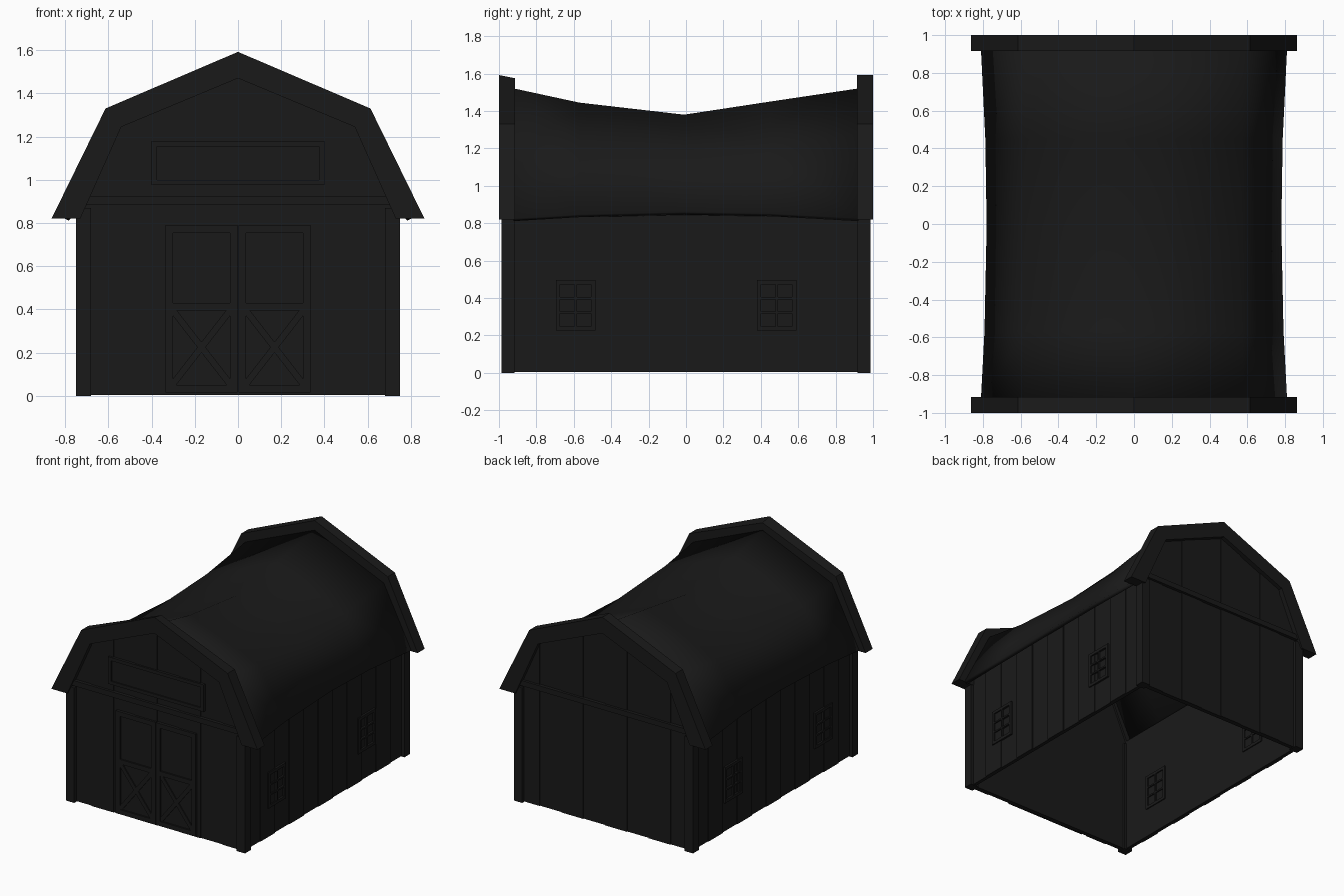
import bpy, bmesh, math

if "Cube" in bpy.data.objects:
    bpy.data.objects.remove(bpy.data.objects["Cube"])

black = bpy.data.materials.new("dark_wood")
black.diffuse_color = (0.01, 0.01, 0.01, 1)
black.use_nodes = True
black.node_tree.nodes["Principled BSDF"].inputs["Base Color"].default_value = black.diffuse_color


def finish(name, bm, fix=True):
    if fix:
        bmesh.ops.recalc_face_normals(bm, faces=bm.faces)
    me = bpy.data.meshes.new(name)
    bm.to_mesh(me)
    bm.free()
    me.materials.append(black)
    ob = bpy.data.objects.new(name, me)
    bpy.context.collection.objects.link(ob)
    return ob


def prisms(name, parts):
    """Each part: (outline, axis, start, end) extruded along x or y."""
    bm = bmesh.new()
    for pts, axis, a, b in parts:
        rings = [[bm.verts.new((p, d, q) if axis == 'y' else (d, p, q)) for p, q in pts]
                 for d in (a, b)]
        n = len(pts)
        bm.faces.new(rings[0])
        bm.faces.new(rings[1][::-1])
        for i in range(n):
            j = (i + 1) % n
            bm.faces.new((rings[0][j], rings[0][i], rings[1][i], rings[1][j]))
    return finish(name, bm)


def rect(p0, p1, q0, q1):
    return [(p0, q0), (p1, q0), (p1, q1), (p0, q1)]


def bar(a, b, w):
    dx, dz = b[0] - a[0], b[1] - a[1]
    s = w / 2 / math.hypot(dx, dz)
    ox, oz = -dz * s, dx * s
    return [(a[0] + ox, a[1] + oz), (a[0] - ox, a[1] - oz),
            (b[0] - ox, b[1] - oz), (b[0] + ox, b[1] + oz)]


def frame(p0, p1, q0, q1, w):
    return [rect(p0, p0 + w, q0, q1), rect(p1 - w, p1, q0, q1),
            rect(p0 + w, p1 - w, q0, q0 + w), rect(p0 + w, p1 - w, q1 - w, q1)]


# Sagging roof between the end rims
bm = bmesh.new()
rows = []
for y, sag in ((-0.92, 0), (-0.57, 0.54), (-0.01, 1), (0.45, 0.5), (0.92, 0)):
    e = 1 - (y / 0.92) ** 2
    eave = (0.81 - 0.03 * e, 0.825 + 0.035 * e)
    knee = (0.58 - 0.01 * e, 1.275 - 0.08 * e)
    prof = [(-eave[0], eave[1]), (-knee[0], knee[1]), (0, 1.52 - 0.14 * sag), knee, eave]
    rows.append([bm.verts.new((x, y, z)) for x, z in prof])
for r, s in zip(rows, rows[1:]):
    for j in range(4):
        bm.faces.new((r[j], r[j + 1], s[j + 1], s[j])).smooth = True
roof = finish("roof", bm, False)
mod = roof.modifiers.new("thickness", 'SOLIDIFY')
mod.thickness = 0.03
mod.offset = -1

# Gambrel rims on both gable ends
outer = [(-0.863, 0.82), (-0.613, 1.33), (0, 1.592), (0.613, 1.33), (0.863, 0.82)]
inner = [(0.73, 0.82), (0.54, 1.245), (0, 1.47), (-0.54, 1.245), (-0.73, 0.82)]
front_rim = prisms("front_roof_rim", [(outer + inner, 'y', -1, -0.915)])
for v in front_rim.data.vertices:
    if v.co.z > 1.58 and v.co.y > -0.95:
        v.co.z = 1.575
prisms("back_roof_rim", [(outer + inner, 'y', 0.915, 1)])


# Gable walls of vertical planks
def gable_top(x):
    x = abs(x)
    return 1.485 - x * 0.245 / 0.57 if x < 0.57 else 1.24 - (x - 0.57) * 2.1


N = 8
for side, sy in (("front", -1), ("back", 1)):
    planks = []
    for i in range(N):
        x0, x1 = -0.73 + 1.46 * i / N, -0.73 + 1.46 * (i + 1) / N
        top = [x1] + [k for k in (0.57, -0.57) if x0 < k < x1] + [x0]
        pts = [(x0, 0.005), (x1, 0.005)] + [(x, gable_top(x)) for x in top]
        planks.append((pts, 'y', sy * 0.93, sy * (0.962 + 0.006 * (i % 2))))
    prisms(side + "_wall", planks)
    prisms(side + "_cross_beam", [(rect(-0.70, 0.70, 0.885, 0.925), 'y', sy * 0.94, sy * 0.987)])

# Side walls, windows and corner posts
M = 11
for side, sx in (("left", -1), ("right", 1)):
    planks = []
    for i in range(M):
        y0, y1 = -0.95 + 1.9 * i / M, -0.95 + 1.9 * (i + 1) / M
        planks.append((rect(y0, y1, 0.005, 0.89), 'x', sx * 0.70, sx * (0.727 + 0.006 * (i % 2))))
    prisms(side + "_wall", planks)
    for label, y in (("front", -0.59), ("back", 0.485)):
        a, b = y - 0.105, y + 0.105
        shapes = frame(a, b, 0.225, 0.495, 0.022)
        shapes.append(rect(y - 0.006, y + 0.006, 0.247, 0.473))
        shapes += [rect(a + 0.022, b - 0.022, z - 0.006, z + 0.006) for z in (0.322, 0.398)]
        prisms(f"{side}_{label}_window", [(s, 'x', sx * 0.692, sx * 0.742) for s in shapes])
        sy = -1 if y < 0 else 1
        prisms(f"{side}_{label}_corner_post",
               [(rect(*sorted((sx * 0.68, sx * 0.75)), 0, 0.87), 'y', sy * 0.918, sy * 0.987)])

# Double front door with cross braces
for side, sx in (("left", -1), ("right", 1)):
    x0, x1 = sorted((sx * 0.003, sx * 0.335))
    trim = frame(x0, x1, 0.015, 0.79, 0.035)
    trim.append(rect(x0 + 0.035, x1 - 0.035, 0.395, 0.43))
    a, b = x0 + 0.03, x1 - 0.03
    braces = [bar((a, 0.05), (b, 0.40), 0.03), bar((a, 0.40), (b, 0.05), 0.03)]
    prisms(side + "_door", [(rect(x0, x1, 0.015, 0.79), 'y', -0.95, -0.972)]
           + [(s, 'y', -0.965, -0.984) for s in trim]
           + [(s, 'y', -0.965, -0.980) for s in braces])

# Loft hatch in the front gable
prisms("loft_hatch", [(rect(-0.40, 0.40, 0.975, 1.18), 'y', -0.95, -0.972)]
       + [(s, 'y', -0.965, -0.982) for s in frame(-0.40, 0.40, 0.975, 1.18, 0.025)])
